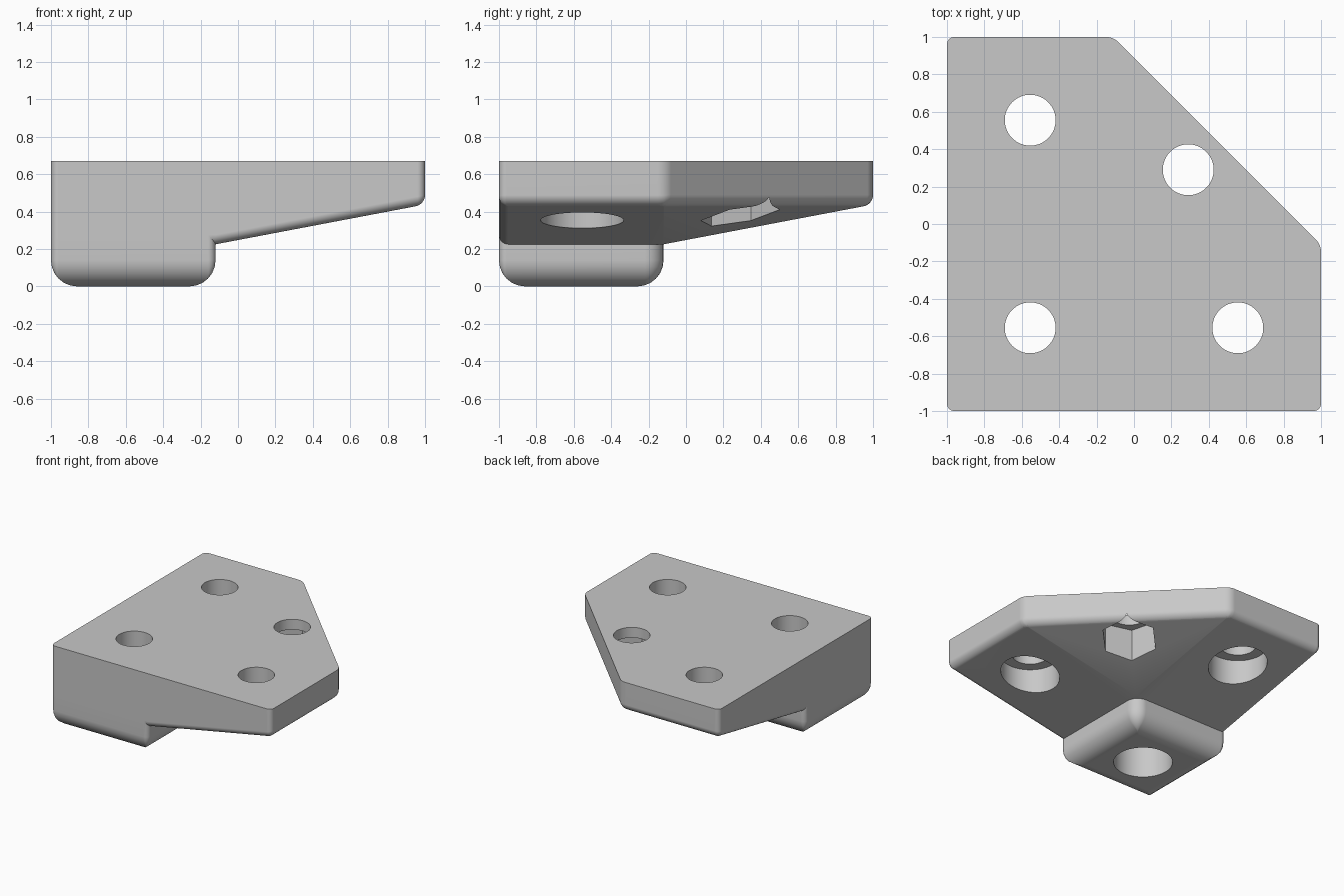
import bpy, bmesh, math
from mathutils import Vector, Matrix

cube = bpy.data.objects.get("Cube")
if cube:
    bpy.data.objects.remove(cube, do_unlink=True)

TOP = 0.67        # height of the flat top
BASE = 0.225      # lowest level of the plate underside
STEP = -0.12      # where the foot ends and the slope starts
SLOPE = 0.19
HOLE_R, BORE_R = 0.136, 0.222

grey = bpy.data.materials.new("light_grey")
grey.use_nodes = True
grey.diffuse_color = (0.58, 0.58, 0.58, 1)
grey.node_tree.nodes["Principled BSDF"].inputs["Base Color"].default_value = grey.diffuse_color


def outline(corners, inset, arc=6):
    """Rounded outline from (x, y, radius) corners, moved inward by inset."""
    pts = []
    n = len(corners)
    for i, (x, y, r) in enumerate(corners):
        p = Vector((x, y))
        d1 = (p - Vector(corners[i - 1][:2])).normalized()
        d2 = (Vector(corners[(i + 1) % n][:2]) - p).normalized()
        n1, n2 = Vector((-d1.y, d1.x)), Vector((-d2.y, d2.x))
        p = p + (n1 + n2) * inset / (1 + n1.dot(n2))
        if r == 0:
            pts.append(p)
            continue
        r = max(r - inset, 0.004)
        turn = math.acos(max(-1, min(1, d1.dot(d2))))
        start = p - d1 * r * math.tan(turn / 2)
        centre = start + n1 * r
        for k in range(arc + 1):
            pts.append(centre + Matrix.Rotation(turn * k / arc, 2) @ (start - centre))
    return pts


def rounded_block(name, corners, top, floor, radius, extra=()):
    """Convex block with a flat top and a filleted lower rim over floor(x, y)."""
    bm = bmesh.new()
    for p in outline(corners, 0):
        bm.verts.new((p.x, p.y, top))
    steps = 6
    for k in range(steps + 1):
        a = math.pi / 2 * k / steps
        for p in outline(corners, radius * (1 - math.cos(a))):
            bm.verts.new((p.x, p.y, floor(p.x, p.y) + radius * (1 - math.sin(a))))
    for v in extra:
        bm.verts.new(v)
    hull = bmesh.ops.convex_hull(bm, input=bm.verts)
    junk = {g for g in hull["geom_interior"] + hull["geom_unused"]
            if isinstance(g, bmesh.types.BMVert)}
    bmesh.ops.delete(bm, geom=list(junk), context="VERTS")
    bmesh.ops.dissolve_limit(bm, angle_limit=math.radians(0.5), verts=bm.verts, edges=bm.edges)
    bmesh.ops.recalc_face_normals(bm, faces=bm.faces)
    mesh = bpy.data.meshes.new(name)
    bm.to_mesh(mesh)
    bm.free()
    mesh.materials.append(grey)
    obj = bpy.data.objects.new(name, mesh)
    bpy.context.collection.objects.link(obj)
    return obj


def combine(target, other, operation):
    """Apply a boolean and remove the helper object."""
    mod = target.modifiers.new("boolean", "BOOLEAN")
    mod.operation, mod.solver, mod.object = operation, "EXACT", other
    bpy.context.view_layer.objects.active = target
    bpy.ops.object.modifier_apply(modifier=mod.name)
    bpy.data.objects.remove(other, do_unlink=True)


def drill(target, x, y, radius, top, sides=64, angle=0.0):
    """Cut a vertical prism from below up to the given height."""
    low = -0.2
    bpy.ops.mesh.primitive_cylinder_add(vertices=sides, radius=radius, depth=top - low,
                                        location=(x, y, (top + low) / 2), rotation=(0, 0, angle))
    cutter = bpy.context.object
    cutter.name = "hole_cutter"
    cutter.hide_render = True
    cutter.data.materials.append(grey)
    combine(target, cutter, "DIFFERENCE")


def underside(x, y):
    return BASE + SLOPE * (max(x - STEP, 0) + max(y - STEP, 0))


# Plate with a cut-off corner and a sloping underside
plate_corners = [(-1, -1, 0.04), (STEP, -1, 0), (1, -1, 0.04), (1, -0.11, 0.1),
                 (-0.11, 1, 0.1), (-1, 1, 0.04), (-1, STEP, 0)]
bracket = rounded_block("corner_bracket", plate_corners, TOP, underside, 0.05,
                        extra=[(STEP, STEP, BASE)])

# Rounded foot under the square corner
foot_corners = [(-1, -1, 0.04), (STEP, -1, 0.04), (STEP, STEP, 0.1), (-1, STEP, 0.04)]
foot = rounded_block("foot", foot_corners, 0.35, lambda x, y: 0, 0.14)
combine(bracket, foot, "UNION")

# Three counterbored screw holes
for x, y in [(-0.555, -0.555), (0.555, -0.555), (-0.555, 0.555)]:
    drill(bracket, x, y, BORE_R, 0.52)
    drill(bracket, x, y, HOLE_R, 1)

# Hole with a six-sided nut pocket
drill(bracket, 0.29, 0.29, 0.218, 0.585, sides=6, angle=math.radians(15))
drill(bracket, 0.29, 0.29, HOLE_R, 1)

# Smooth fillets and bores, sharp rims
bpy.ops.object.select_all(action="DESELECT")
bracket.select_set(True)
bpy.context.view_layer.objects.active = bracket
bpy.ops.object.shade_smooth_by_angle(angle=math.radians(25))
weighted = bracket.modifiers.new("weighted_normals", "WEIGHTED_NORMAL")
weighted.keep_sharp = True
